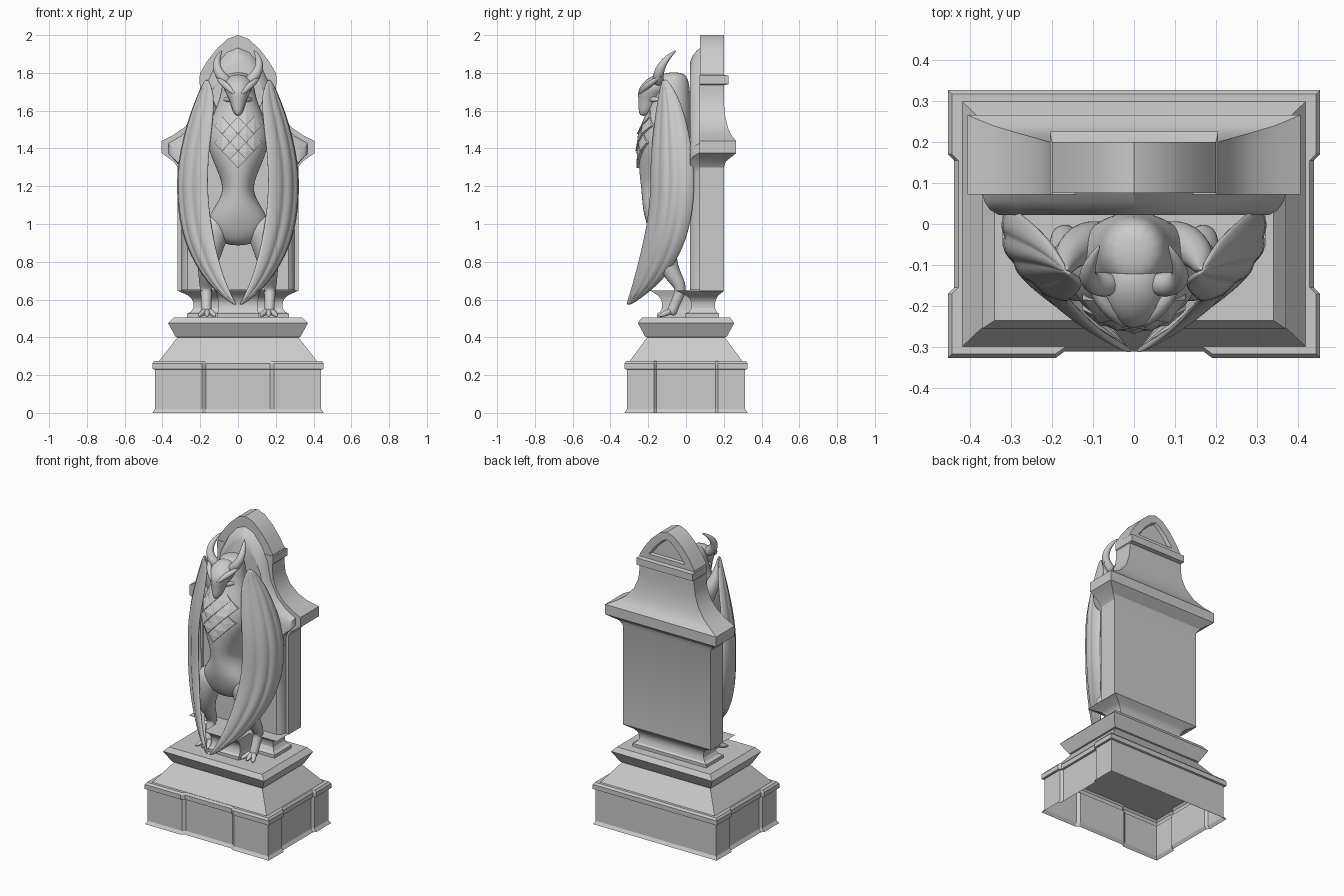
import bpy, bmesh, math
from mathutils import Vector

if "Cube" in bpy.data.objects:
    bpy.data.objects.remove(bpy.data.objects["Cube"])


def loft(name, rings, cap0=True, cap1=True, closed=True, subsurf=0, mirror=False, thick=0):
    """Skin a list of equal-length point rings into one object."""
    bm = bmesh.new()
    rows = [[bm.verts.new(p) for p in r] for r in rings]
    n = len(rows[0])
    for a, b in zip(rows, rows[1:]):
        for i in range(n if closed else n - 1):
            j = (i + 1) % n
            bm.faces.new((a[i], a[j], b[j], b[i]))
    if closed and cap0:
        bm.faces.new(rows[0][::-1])
    if closed and cap1:
        bm.faces.new(rows[-1])
    bmesh.ops.recalc_face_normals(bm, faces=bm.faces)
    return finish(name, bm, subsurf, mirror, thick)


def finish(name, bm, subsurf=0, mirror=False, thick=0):
    me = bpy.data.meshes.new(name)
    bm.to_mesh(me)
    bm.free()
    ob = bpy.data.objects.new(name, me)
    bpy.context.collection.objects.link(ob)
    if thick:
        m = ob.modifiers.new("thick", 'SOLIDIFY')
        m.thickness, m.offset = thick, 0
    if mirror:
        m = ob.modifiers.new("mirror", 'MIRROR')
        m.use_mirror_merge = False
    if subsurf:
        m = ob.modifiers.new("smooth", 'SUBSURF')
        m.levels = m.render_levels = subsurf
        for p in me.polygons:
            p.use_smooth = True
    return ob


def smooth_by_angle(*obs):
    for ob in bpy.context.selected_objects:
        ob.select_set(False)
    for ob in obs:
        ob.select_set(True)
    bpy.context.view_layer.objects.active = obs[0]
    bpy.ops.object.shade_smooth_by_angle(angle=math.radians(28))


def rect(z, hx, y0, y1):
    return [(-hx, y0, z), (hx, y0, z), (hx, y1, z), (-hx, y1, z)]


def ellipse(z, rx, cy, ry, n=14):
    return [(rx * math.sin(2 * math.pi * i / n), cy - ry * math.cos(2 * math.pi * i / n), z) for i in range(n)]


def tube(name, pts, n=8, **kw):
    """Tapered tube through (x, y, z, radius) points."""
    ps = [Vector(p[:3]) for p in pts]
    rings = []
    for i, p in enumerate(ps):
        t = (ps[min(i + 1, len(ps) - 1)] - ps[max(i - 1, 0)]).normalized()
        u = t.cross(Vector((0.3, 0.9, 0.1))).normalized()
        v = t.cross(u)
        rings.append([p + pts[i][3] * (u * math.cos(2 * math.pi * k / n) + v * math.sin(2 * math.pi * k / n))
                      for k in range(n)])
    return loft(name, rings, subsurf=2, **kw)


def sym(half):
    """Half outline from bottom to top centre -> full outline."""
    return half + [(-x, z) for x, z in half[::-1] if x > 0]


# Hollow plinth with corner piers, plain back, open underneath
def plinth_ring(z, o):
    X, Y, d = .44 + o, .313 + o, .015
    r = [(-X, -Y), (-.19, -Y), (-.17, -Y + d), (.17, -Y + d), (.19, -Y), (X, -Y),
         (X, -.17), (X - d, -.155), (X - d, .155), (X, .17), (X, Y),
         (-X, Y), (-X, .17), (-X + d, .155), (-X + d, -.155), (-X, -.17)]
    return [(x, y, z) for x, y in r]


loft("plinth", [plinth_ring(z, o) for z, o in
                [(0, .013), (.02, 0), (.23, 0), (.232, .013), (.262, .013), (.275, .003)]], cap0=False)

# Sloped step and flared ledge
loft("stepped_base", [rect(z, x, -y, y) for z, x, y in
                      [(.272, .42, .30), (.40, .32, .205), (.402, .33, .215), (.475, .37, .255), (.505, .34, .235)]])

# Concave foot of the upright, and the matching narrow perch between the legs
cove = [(.50, .27), (.525, .27), (.535, .25), (.555, .237), (.58, .235), (.60, .243), (.62, .262), (.648, .32)]
foot = loft("stele_foot", [rect(z, hx, .265 - hx, hx * .6 + .012) for z, hx in cove])
perch = loft("perch", [rect(z, .06 + hx * .19, .05 - hx * .75, .1) for z, hx in cove])

# Upright slab with flared cornice, concave roof and rear moulding
rings = [(.645, .32, .2), (1.3, .32, .2), (1.33, .34, .21), (1.375, .405, .265), (1.44, .405, .265),
         (1.47, .345, .24), (1.51, .285, .222), (1.57, .235, .208), (1.64, .207, .2), (1.7, .2, .2),
         (1.735, .2, .2), (1.74, .205, .225), (1.785, .205, .225), (1.79, .2, .2)]
stele = loft("stele", [rect(z, hx, .072, yb) for z, hx, yb in rings])

# Pointed arch top with a recessed panel behind
arch = sym([(.2, 1.785), (.2, 1.8), (.165, 1.86), (.115, 1.925), (.055, 1.98), (0, 2.0)])
crown = loft("pointed_crown", [[(x, y, z) for x, z in arch] for y in (.075, .2)])
bm = bmesh.new()
bm.from_mesh(crown.data)
back = [f for f in bm.faces if f.calc_center_median().y > .19]
for inset, depth in ((.05, 0), (.008, .02)):
    bmesh.ops.inset_region(bm, faces=back, thickness=inset)
    for v in back[0].verts:
        v.co.y -= depth
bm.to_mesh(crown.data)
bm.free()

# Bevelled front panel following the upright's outline
outline = sym([(.30, .65), (.30, 1.28), (.315, 1.32), (.37, 1.38), (.37, 1.43), (.30, 1.47), (.24, 1.53),
               (.19, 1.63), (.165, 1.75), (.12, 1.84), (.06, 1.91), (0, 1.935)])
panel = loft("front_panel", [[(x * s, y, .65 + (z - .65) * t) for x, z in outline]
                             for y, s, t in [(.078, 1, 1), (.055, .985, .985), (.035, .95, .965), (.022, .89, .94)]])
smooth_by_angle(foot, perch, stele, crown, panel)

# Torso and neck
torso = [(.885, .06, -.09, .05), (.93, .14, -.10, .085), (1.01, .175, -.105, .11), (1.08, .135, -.115, .118),
         (1.17, .075, -.12, .118), (1.26, .10, -.122, .128), (1.38, .16, -.12, .138), (1.48, .17, -.11, .14),
         (1.57, .14, -.09, .125), (1.67, .095, -.075, .10), (1.76, .085, -.07, .09), (1.805, .05, -.065, .055)]
loft("torso", [ellipse(*r) for r in torso], subsurf=2)


def chest_y(x, z):
    for a, b in zip(torso, torso[1:]):
        if a[0] <= z <= b[0]:
            t = (z - a[0]) / (b[0] - a[0])
            rx, cy, ry = (a[i] + t * (b[i] - a[i]) for i in (1, 2, 3))
            return cy - ry * math.sqrt(max(0.05, 1 - (x / rx) ** 2))


# Flat overlapping diamond scales on the chest
bm = bmesh.new()
for row in range(6):
    z = 1.34 + row * .045
    for col in range(-2, 3):
        x = (col + .5 * (row % 2)) * .085
        if abs(x) > .10 or abs(x) > (z - 1.29) * 1.1:
            continue
        pts = [(x, z - .044), (x + .041, z), (x, z + .044), (x - .041, z)]
        low = [bm.verts.new((px, chest_y(px, pz) + .012, pz)) for px, pz in pts]
        high = [bm.verts.new((px, chest_y(px, pz) - h, pz)) for (px, pz), h in zip(pts, (.010, .004, -.004, .004))]
        mid = bm.verts.new((x, chest_y(x, z) - .006, z))
        for i in range(4):
            j = (i + 1) % 4
            bm.faces.new((low[i], low[j], high[j], high[i]))
            bm.faces.new((high[i], high[j], mid))
finish("chest_scales", bm)

# Head, brow spikes, horns
loft("head", [ellipse(*r, n=8) for r in
              [(1.795, .03, -.13, .03), (1.765, .075, -.145, .075), (1.725, .09, -.16, .095), (1.69, .07, -.18, .085),
               (1.65, .045, -.198, .057), (1.605, .036, -.213, .043), (1.57, .012, -.225, .022)]], subsurf=1)
tube("brow_spike", [(.015, -.25, 1.685, .010), (.055, -.215, 1.725, .022), (.085, -.18, 1.75, .02),
                    (.12, -.13, 1.785, .003)], n=6, mirror=True)
tube("jaw_spike", [(.03, -.19, 1.66, .02), (.06, -.16, 1.66, .015), (.085, -.11, 1.655, .003)], mirror=True)
tube("horn", [(.045, -.145, 1.74, .036), (.095, -.15, 1.785, .032), (.118, -.13, 1.84, .025),
              (.105, -.09, 1.89, .015), (.083, -.05, 1.92, .003)], mirror=True)

# Hind legs with backward hocks and clawed feet
tube("leg", [(.10, -.10, 1.04, .08), (.135, -.11, .95, .09), (.155, -.115, .84, .068), (.165, -.085, .75, .05),
             (.17, -.03, .675, .036), (.168, -.03, .635, .032), (.168, -.065, .565, .026), (.165, -.08, .515, .033)],
     n=10, mirror=True)
for i, dx in enumerate((-.045, 0, .045)):
    tube(f"toe_{i}", [(.163, -.07, .545, .02), (.163 + dx * .7, -.11, .525, .02), (.163 + dx, -.148, .512, .006)],
         n=6, mirror=True)

# Folded wings: z, inner x, outer x, front y, rear y
wing = [(1.765, .158, .168, -.12, -.105), (1.69, .125, .205, -.14, -.05), (1.55, .135, .26, -.165, .0),
        (1.33, .165, .315, -.19, .04), (1.13, .165, .32, -.185, .042), (.92, .135, .288, -.22, .005),
        (.75, .09, .20, -.262, -.085), (.65, .05, .115, -.287, -.185), (.57, .004, .014, -.312, -.302)]
rings = []
for z, xi, xo, yf, yr in wing:
    w = (xo - xi) / .155
    p0, p2 = Vector((xi, yf)), Vector((xo - .012 * w, yr))
    p1 = Vector((xo + .035 * w, (yf + yr) / 2 - .03 * w))
    ring = []
    for k in range(17):
        t = k / 16
        p = p0 * (1 - t) ** 2 + p1 * 2 * t * (1 - t) + p2 * t * t
        d = .011 * w * (abs(math.sin(4 * math.pi * t)) - .6)
        ring.append((p.x + d * .8, p.y - d * .6, z))
    rings.append(ring)
loft("wing", rings, closed=False, subsurf=2, mirror=True, thick=.016)

# Wing arm from the back up to the wing tip
tube("wing_arm", [(.05, -.05, 1.40, .06), (.12, -.04, 1.52, .06), (.16, -.075, 1.62, .042),
                  (.165, -.105, 1.70, .024), (.163, -.11, 1.77, .004)], mirror=True)
